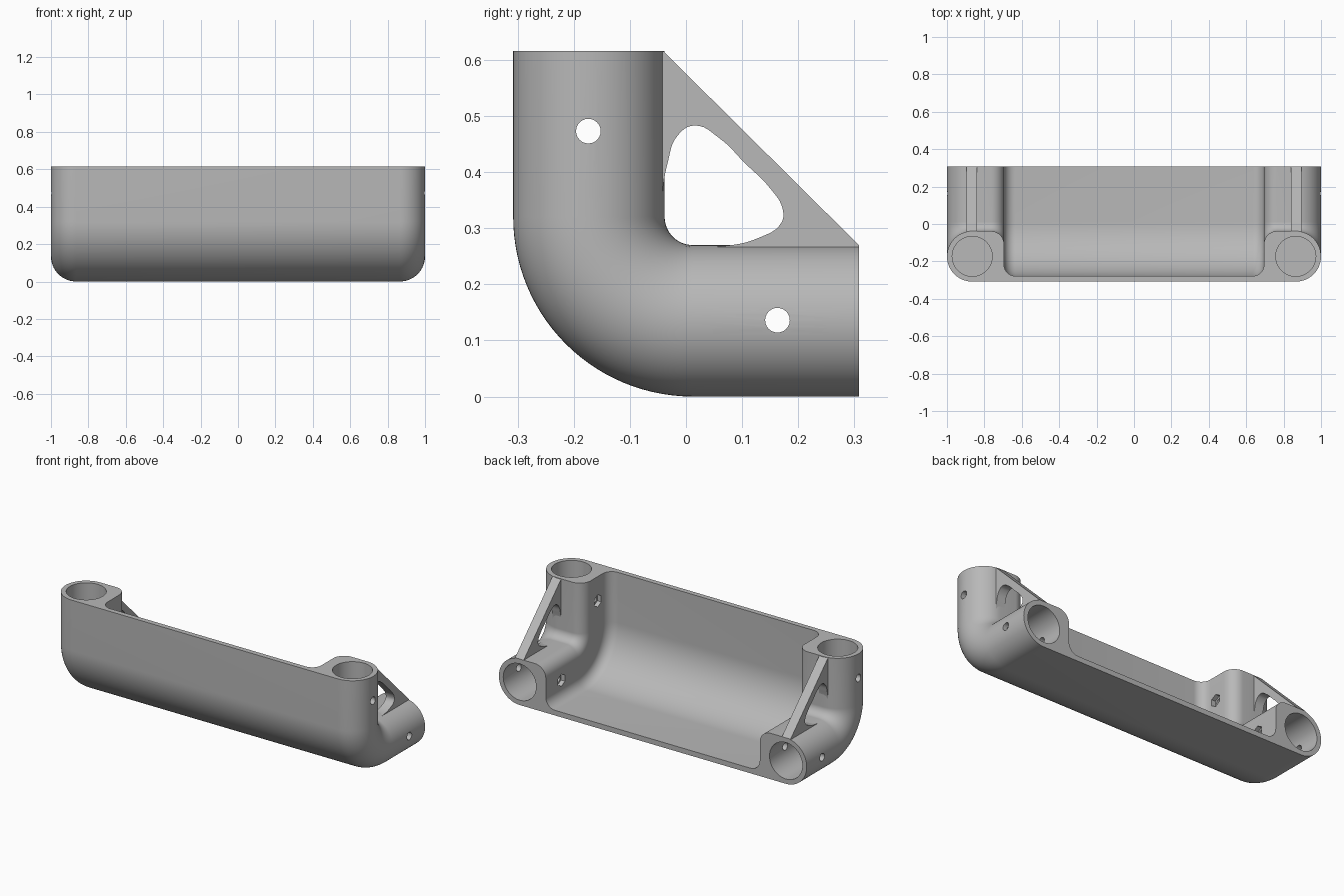
import bpy, bmesh
from math import sin, cos, radians, pi
from mathutils import Vector, Matrix

if "Cube" in bpy.data.objects:
    bpy.data.objects.remove(bpy.data.objects["Cube"])

TUBE_X, TUBE_R, BORE_R = 0.865, 0.135, 0.107
HALF, HEIGHT = 0.308, 0.616
BEND_Y, BEND_Z, BEND_R = 0.012, 0.32, 0.32
HOLES = [(-0.174, 0.473), (0.163, 0.136)]

grey = bpy.data.materials.new("plain_grey")
grey.use_nodes = True
grey.diffuse_color = (0.48, 0.48, 0.48, 1)
grey.node_tree.nodes["Principled BSDF"].inputs["Base Color"].default_value = grey.diffuse_color


def add_object(name, bm):
    bmesh.ops.recalc_face_normals(bm, faces=bm.faces)
    mesh = bpy.data.meshes.new(name)
    bm.to_mesh(mesh)
    bm.free()
    obj = bpy.data.objects.new(name, mesh)
    bpy.context.collection.objects.link(obj)
    mesh.materials.append(grey)
    return obj


def activate(obj):
    bpy.ops.object.select_all(action='DESELECT')
    obj.select_set(True)
    bpy.context.view_layer.objects.active = obj


def arc(cx, cy, r, start, end, steps):
    angles = [radians(start + (end - start) * i / steps) for i in range(steps + 1)]
    return [(cx + r * cos(a), cy + r * sin(a)) for a in angles]


def prism(name, start, end, radius, sides):
    """Cylinder or prism between two points, used as a cutter."""
    start, end = Vector(start), Vector(end)
    bm = bmesh.new()
    turn = (end - start).to_track_quat('Z', 'Y').to_matrix().to_4x4()
    bmesh.ops.create_cone(bm, cap_ends=True, segments=sides, radius1=radius, radius2=radius,
                          depth=(end - start).length,
                          matrix=Matrix.Translation((start + end) / 2) @ turn)
    obj = add_object(name, bm)
    obj.hide_render = True
    return obj


# Cross-section as (x, depth): round tube, squarer inner corner, fillet into thin wall
half = arc(TUBE_X, TUBE_R, TUBE_R, -90, 90, 32)
half += arc(0.765, 0.2, 0.07, 90, 180, 10)
half += arc(0.635, 0.09, 0.06, 0, -90, 10)
profile = half + [(-x, d) for x, d in reversed(half)]


def upright(z):
    return lambda x, d: (x, d - HALF, z)


def bend(a):
    return lambda x, d: (x, BEND_Y - (BEND_R - d) * cos(a), BEND_Z - (BEND_R - d) * sin(a))


# Body: section swept down, round the bend and back
stations = [upright(HEIGHT)] + [bend(pi / 2 * i / 28) for i in range(29)]
stations.append(lambda x, d: (x, HALF, d))
bm = bmesh.new()
rows = [[bm.verts.new(place(x, d)) for x, d in profile] for place in stations]
count = len(profile)
for a, b in zip(rows, rows[1:]):
    for i in range(count):
        j = (i + 1) % count
        bm.faces.new((a[i], a[j], b[j], b[i]))
bm.faces.new(rows[0])
bm.faces.new(rows[-1])
body = add_object("corner_body", bm)

# Cutters: blind bores, cross holes and hexagonal nut recesses
cutters = []
for side in (-1, 1):
    x = side * TUBE_X
    cutters.append(prism("upper_bore", (x, TUBE_R - HALF, BEND_Z), (x, TUBE_R - HALF, 0.8), BORE_R, 48))
    cutters.append(prism("rear_bore", (x, BEND_Y, TUBE_R), (x, 0.5, TUBE_R), BORE_R, 48))
for y, z in HOLES:
    cutters.append(prism("cross_hole", (-1.1, y, z), (1.1, y, z), 0.022, 24))
    cutters.append(prism("nut_recess", (-0.72, y, z), (0.72, y, z), 0.036, 6))
activate(body)
for cutter in cutters:
    mod = body.modifiers.new("cut", 'BOOLEAN')
    mod.operation = 'DIFFERENCE'
    mod.solver = 'EXACT'
    mod.object = cutter
    bpy.ops.object.modifier_apply(modifier=mod.name)
    bpy.data.objects.remove(cutter)
bpy.ops.object.shade_smooth_by_angle(angle=radians(30))

# Gussets: diagonal braces with a rounded window
outline = [(-0.055, 0.615), (-0.04, 0.615), (HALF, 0.27), (HALF, 0.255), (-0.055, 0.255)]
window = [(-0.042, 0.36), (-0.042, 0.31), (-0.028, 0.28), (0.0, 0.268), (0.065, 0.268),
          (0.13, 0.283), (0.17, 0.31), (0.172, 0.335), (0.15, 0.371), (0.105, 0.416),
          (0.06, 0.46), (0.015, 0.483), (-0.015, 0.465), (-0.033, 0.415)]
for side, name in ((-1, "right_gusset"), (1, "left_gusset")):
    curve = bpy.data.curves.new(name, 'CURVE')
    curve.dimensions = '2D'
    curve.fill_mode = 'BOTH'
    curve.extrude = 0.028
    edge = curve.splines.new('POLY')
    edge.points.add(len(outline) - 1)
    for point, (y, z) in zip(edge.points, outline):
        point.co = (y, z, 0, 1)
    edge.use_cyclic_u = True
    gap = curve.splines.new('BEZIER')
    gap.bezier_points.add(len(window) - 1)
    for point, (y, z) in zip(gap.bezier_points, window):
        point.co = (y, z, 0)
        point.handle_left_type = point.handle_right_type = 'AUTO'
    gap.use_cyclic_u = True
    gap.resolution_u = 6
    gusset = bpy.data.objects.new(name, curve)
    bpy.context.collection.objects.link(gusset)
    curve.materials.append(grey)
    # Curve plane is turned so its axes run along y and z
    gusset.matrix_world = Matrix(((0, 0, 1, side * 0.867), (1, 0, 0, 0), (0, 1, 0, 0), (0, 0, 0, 1)))
    activate(gusset)
    bpy.ops.object.convert(target='MESH')
    bpy.ops.object.shade_smooth_by_angle(angle=radians(30))
